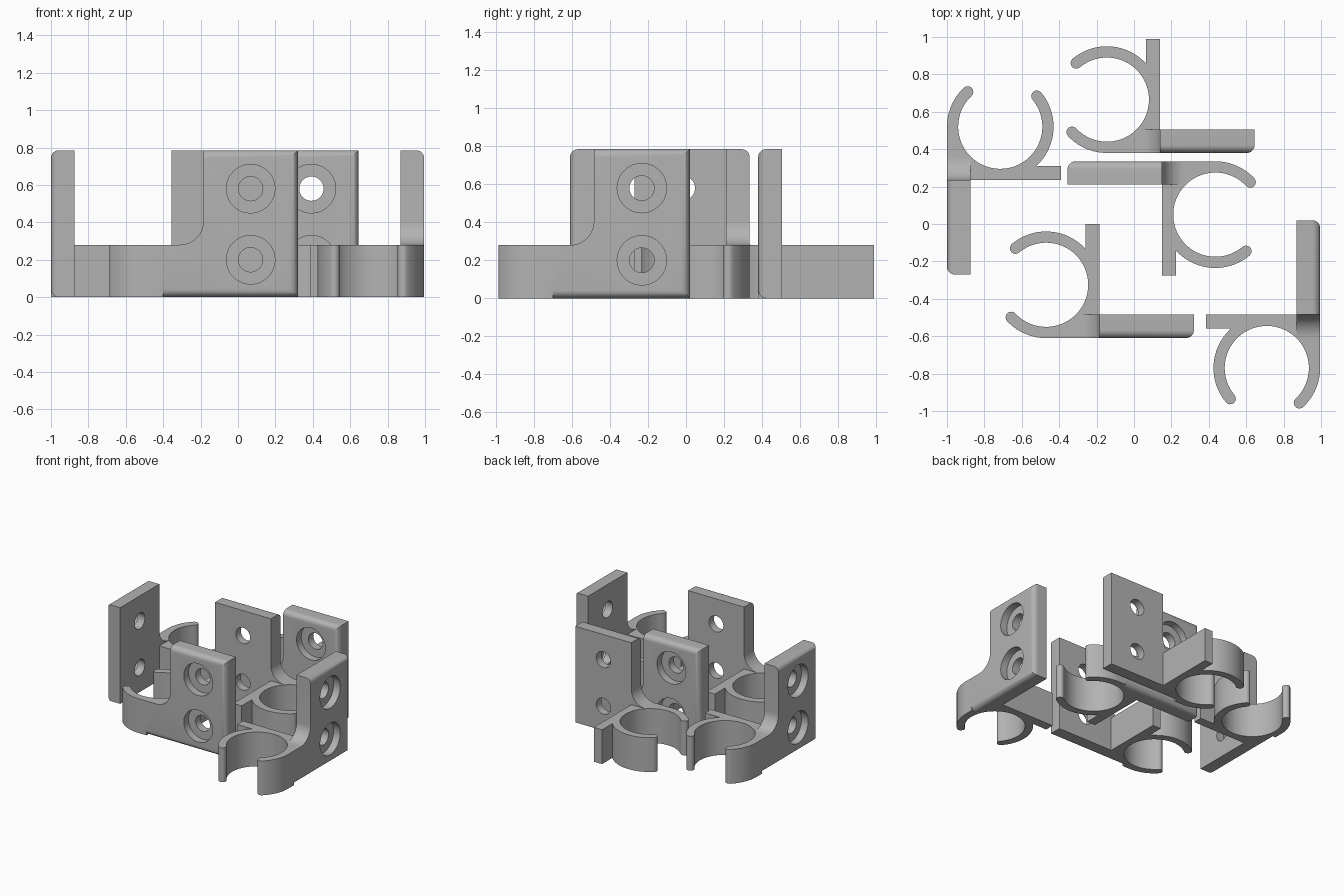
import bpy, bmesh, math
from mathutils import Matrix, Vector

if "Cube" in bpy.data.objects:
    bpy.data.objects.remove(bpy.data.objects["Cube"])

R_OUT, R_IN = 0.285, 0.225      # clip ring
BASE_H, PLATE_H = 0.28, 0.785   # heights
END_X, BACK_Y = 0.79, -0.16     # plate end and inner face
EDGE_R = 0.042                  # rounded plate edges

grey = bpy.data.materials.new("grey plastic")
grey.diffuse_color = (0.45, 0.45, 0.45, 1)
grey.use_nodes = True
grey.node_tree.nodes["Principled BSDF"].inputs["Base Color"].default_value = grey.diffuse_color


def arc(r, a0, a1, n, cx=0.0, cy=0.0):
    """Points on an arc, angles in degrees."""
    out = []
    for i in range(n + 1):
        a = math.radians(a0 + (a1 - a0) * i / n)
        out.append((cx + r * math.cos(a), cy + r * math.sin(a)))
    return out


def prism(name, pts, place, depth):
    """Extrude a 2D profile; place maps (u, v, w) to a 3D position."""
    bm = bmesh.new()
    low = [bm.verts.new(place(u, v, depth[0])) for u, v in pts]
    high = [bm.verts.new(place(u, v, depth[1])) for u, v in pts]
    n = len(pts)
    bm.faces.new(low)
    bm.faces.new(high)
    for i in range(n):
        j = (i + 1) % n
        bm.faces.new((low[i], low[j], high[j], high[i]))
    bmesh.ops.recalc_face_normals(bm, faces=bm.faces)
    me = bpy.data.meshes.new(name)
    bm.to_mesh(me)
    bm.free()
    me.materials.append(grey)
    ob = bpy.data.objects.new(name, me)
    bpy.context.collection.objects.link(ob)
    return ob


def along_z(u, v, w): return (u, v, w)
def along_y(u, v, w): return (u, w, v)
def along_x(u, v, w): return (w, u, v)


# Open ring with straight tab, one outline with rounded arm tips
A_LOW, A_HIGH = -137, 130
mid, tip = (R_OUT + R_IN) / 2, (R_OUT - R_IN) / 2


def cap(angle, start, stop):
    a = math.radians(angle)
    return arc(tip, start, stop, 8, mid * math.cos(a), mid * math.sin(a))[1:-1]


tab_x = 0.21
tab_a = math.degrees(math.acos(tab_x / R_OUT))
outline = arc(R_OUT, A_LOW, -90, 14)
outline += [(R_OUT, -R_OUT), (R_OUT, 0.325), (tab_x, 0.325)]
outline += arc(R_OUT, tab_a, A_HIGH, 24)
outline += cap(A_HIGH, A_HIGH, A_HIGH + 180)
outline += arc(R_IN, A_HIGH, A_LOW, 64)
outline += cap(A_LOW, A_LOW + 180, A_LOW + 360)
clip = prism("clip_1", outline, along_z, (0, BASE_H))

# Screw plate with a curved foot running down onto the ring
f = 0.125
plate_pts = [(R_OUT - f, 0), (END_X, 0), (END_X, PLATE_H), (R_OUT, PLATE_H)]
plate_pts += arc(f, 0, -90, 12, R_OUT - f, BASE_H + f)
plate = prism("plate_helper", plate_pts, along_y, (-R_OUT, BACK_Y))

# Cutters: screw holes with counterbores
cutters = []
hole_x = (R_OUT + END_X) / 2
for z in (0.2, 0.58):
    for r, y1 in ((0.13, -R_OUT + 0.06), (0.065, 0.0)):
        cutters.append(prism("hole_helper", arc(r, 0, 360, 40, hole_x, z)[:-1],
                             along_y, (-0.4, y1)))


# Cutters: rounded outer edges of the plate
def corner(cx, cy, sx, sy):
    r, e = EDGE_R, 0.02
    pts = [(-e, -e), (r, -e)] + arc(r, 270, 180, 8, r, r) + [(-e, r)]
    return [(cx + sx * u, cy + sy * v) for u, v in pts]


cutters.append(prism("edge_helper", corner(-R_OUT, 0, 1, 1), along_x, (0.07, 1)))
cutters.append(prism("edge_helper", corner(-R_OUT, PLATE_H, 1, -1), along_x, (0.2, 1)))
cutters.append(prism("edge_helper", corner(END_X, -R_OUT, -1, 1), along_z, (-0.1, 1)))

for ob, op in [(plate, 'UNION')] + [(c, 'DIFFERENCE') for c in cutters]:
    ob.hide_render = True
    m = clip.modifiers.new("cut", 'BOOLEAN')
    m.operation, m.solver, m.object = op, 'EXACT', ob

# Bake the result and drop the helpers
deps = bpy.context.evaluated_depsgraph_get()
mesh = bpy.data.meshes.new_from_object(clip.evaluated_get(deps))
clip.modifiers.clear()
clip.data = mesh
mesh.materials.clear()
mesh.materials.append(grey)
for ob in [plate] + cutters:
    bpy.data.objects.remove(ob)

bpy.ops.object.select_all(action='DESELECT')
clip.select_set(True)
bpy.context.view_layer.objects.active = clip
bpy.ops.object.shade_smooth_by_angle(angle=math.radians(30))

# Five copies laid out on the ground: x, y, turn
layout = [(-0.47, -0.325, 0), (-0.145, 0.665, 0), (0.435, 0.05, 180),
          (-0.715, 0.52, -90), (0.71, -0.77, 90)]
for i, (x, y, turn) in enumerate(layout):
    ob = clip
    if i:
        ob = bpy.data.objects.new("clip_%d" % (i + 1), mesh)
        bpy.context.collection.objects.link(ob)
    ob.location = (x, y, 0)
    ob.rotation_euler = (0, 0, math.radians(turn))
